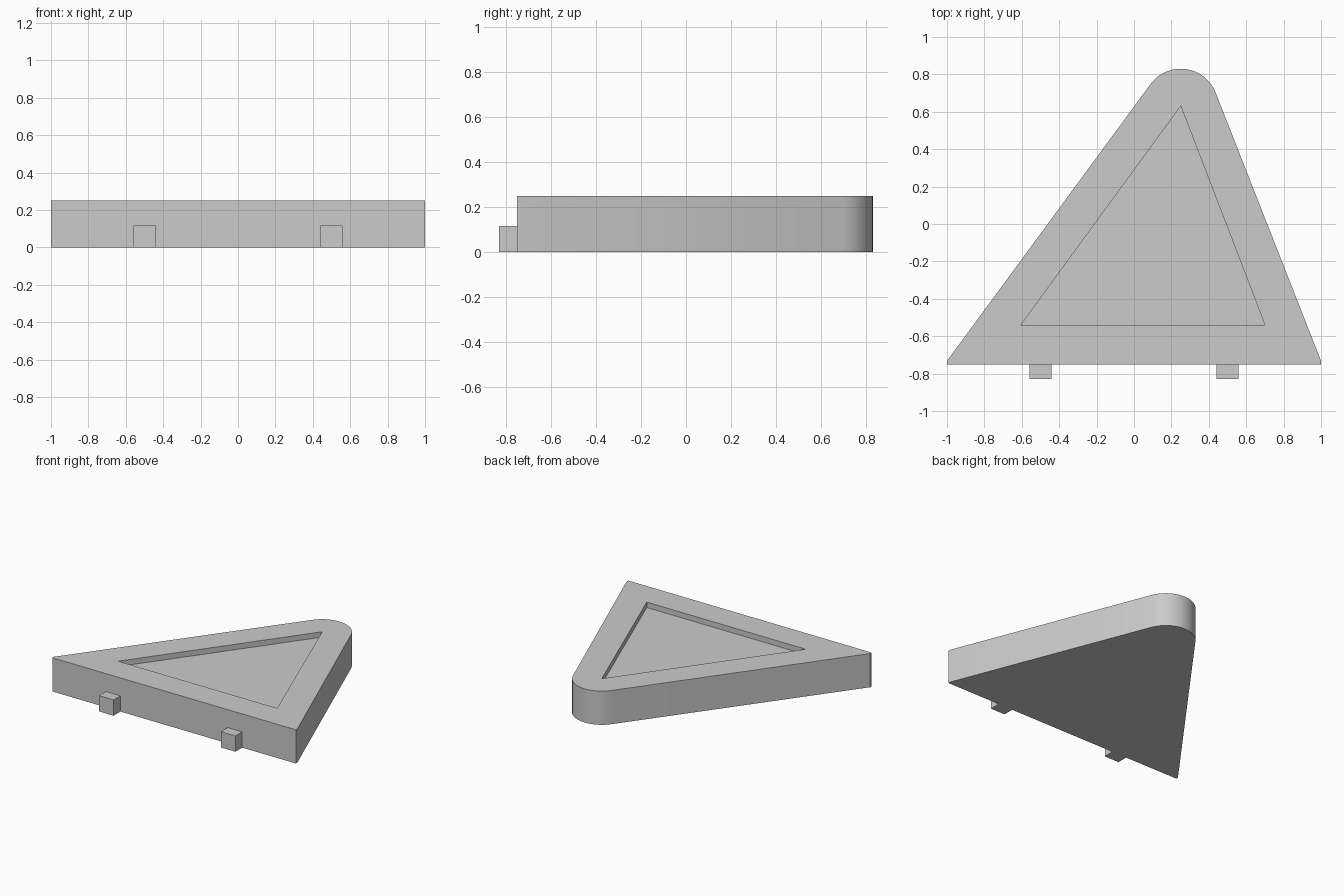
import bpy, bmesh
from math import acos, atan2, cos, sin, hypot, radians

cube = bpy.data.objects.get("Cube")
if cube:
    bpy.data.objects.remove(cube, do_unlink=True)

# Single grey finish
grey = bpy.data.materials.new("plain grey")
grey.use_nodes = True
colour = (0.6, 0.6, 0.6, 1)
grey.diffuse_color = colour
grey.node_tree.nodes["Principled BSDF"].inputs["Base Color"].default_value = colour


def prism(name, outline, z0, z1):
    """Extrude a counter-clockwise outline from z0 to z1."""
    bm = bmesh.new()
    base = bm.faces.new([bm.verts.new((x, y, z0)) for x, y in outline])
    result = bmesh.ops.extrude_face_region(bm, geom=[base], use_keep_orig=True)
    top = [v for v in result["geom"] if isinstance(v, bmesh.types.BMVert)]
    bmesh.ops.translate(bm, verts=top, vec=(0, 0, z1 - z0))
    bmesh.ops.recalc_face_normals(bm, faces=bm.faces[:])
    mesh = bpy.data.meshes.new(name)
    bm.to_mesh(mesh)
    bm.free()
    mesh.materials.append(grey)
    obj = bpy.data.objects.new(name, mesh)
    bpy.context.collection.objects.link(obj)
    return obj


HEIGHT, FRONT, SHOULDER = 0.25, -0.75, -0.732
APEX, RADIUS = (0.25, 0.63), 0.2


def tangent_angle(x, y, side):
    """Angle on the apex circle where the line from (x, y) touches it."""
    dx, dy = x - APEX[0], y - APEX[1]
    return atan2(dy, dx) + side * acos(RADIUS / hypot(dx, dy))


# Wedge body: straight front, sloping sides, rounded apex
start = tangent_angle(1, SHOULDER, 1)
end = tangent_angle(-1, SHOULDER, -1) + radians(360)
STEPS = 24
outline = [(-1, SHOULDER), (-1, FRONT), (1, FRONT), (1, SHOULDER)]
for i in range(STEPS + 1):
    a = start + (end - start) * i / STEPS
    outline.append((APEX[0] + RADIUS * cos(a), APEX[1] + RADIUS * sin(a)))
body = prism("wedge_body", outline, 0, HEIGHT)

# Shallow triangular recess in the top
cutter = prism("recess_cutter", [(-0.605, -0.54), (0.70, -0.54), APEX],
               HEIGHT - 0.04, HEIGHT + 0.1)
cutter.hide_render = True
recess = body.modifiers.new("recess", "BOOLEAN")
recess.operation = "DIFFERENCE"
recess.solver = "EXACT"
recess.object = cutter
bpy.ops.object.select_all(action="DESELECT")
body.select_set(True)
bpy.context.view_layer.objects.active = body
bpy.ops.object.modifier_apply(modifier=recess.name)
bpy.data.objects.remove(cutter, do_unlink=True)
bpy.ops.object.shade_smooth_by_angle(angle=radians(30))

# Two locating tabs on the front
for name, x in (("right_tab", -0.5), ("left_tab", 0.5)):
    prism(name, [(x - 0.06, -0.83), (x + 0.06, -0.83),
                 (x + 0.06, FRONT), (x - 0.06, FRONT)], 0, 0.117)
